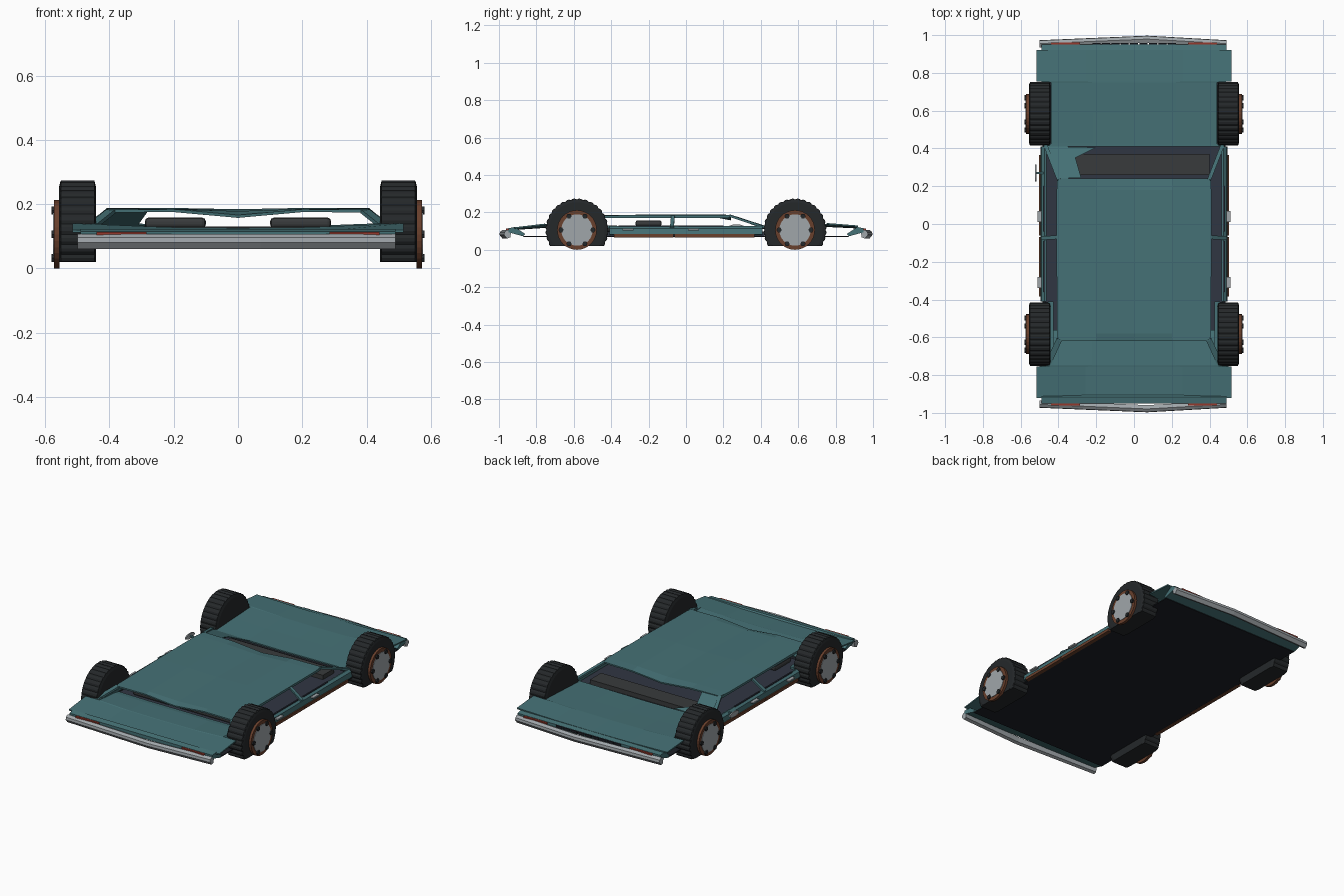
import bpy, bmesh, math
from mathutils import Vector

if "Cube" in bpy.data.objects:
    bpy.data.objects.remove(bpy.data.objects["Cube"])

def mat(name, c):
    m = bpy.data.materials.new(name)
    m.diffuse_color = (*c, 1)
    m.use_nodes = True
    m.node_tree.nodes["Principled BSDF"].inputs["Base Color"].default_value = m.diffuse_color
    return m

TEAL = mat("teal_paint", (0.06, 0.165, 0.18))
NAVY = mat("dark_interior", (0.03, 0.037, 0.055))
BLACK = mat("underside", (0.012, 0.014, 0.02))
RUBBER = mat("rubber", (0.018, 0.021, 0.023))
RUST = mat("rust", (0.14, 0.05, 0.025))
CHROME = mat("chrome", (0.35, 0.38, 0.4))
RED = mat("red_lamp", (0.3, 0.04, 0.025))
SEAT = mat("seat_grey", (0.04, 0.043, 0.045))

def finish(name, bm, m):
    bmesh.ops.recalc_face_normals(bm, faces=bm.faces)
    me = bpy.data.meshes.new(name)
    bm.to_mesh(me)
    bm.free()
    ob = bpy.data.objects.new(name, me)
    me.materials.append(m)
    bpy.context.collection.objects.link(ob)
    return ob

def loft(name, rings, m, closed=True):
    """Skin equal-length rings of points; closed rings get end caps."""
    bm = bmesh.new()
    vs = [[bm.verts.new(p) for p in r] for r in rings]
    n = len(vs[0])
    for a, b in zip(vs, vs[1:]):
        for i in range(n if closed else n - 1):
            j = (i + 1) % n
            bm.faces.new((a[i], a[j], b[j], b[i]))
    if closed:
        bm.faces.new(vs[0])
        bm.faces.new(vs[-1])
    return finish(name, bm, m)

def box(name, x0, x1, y0, y1, z0, z1, m, bevel=0):
    ob = loft(name, [[(x0, y0, z), (x1, y0, z), (x1, y1, z), (x0, y1, z)] for z in (z0, z1)], m)
    if bevel:
        b = ob.modifiers.new("bevel", 'BEVEL')
        b.width, b.segments = bevel, 2
    return ob

def beam(name, a, b, w, h, m):
    """Rectangular bar from a to b."""
    a, b = Vector(a), Vector(b)
    d = (b - a).normalized()
    s = d.cross(Vector((0, 0, 1))).normalized() * w / 2
    u = s.cross(d).normalized() * h / 2
    return loft(name, [[p + s + u, p + s - u, p - s - u, p - s + u] for p in (a, b)], m)

def sheet(name, rows, m, thick):
    """Panel across x from rows (y, half width, z centre, z quarter, z edge)."""
    rings = []
    for y, w, zc, zq, ze in rows:
        rings.append([(w * f, y, z) for f, z in
                      ((-1, ze), (-.5, zq), (0, zc), (.5, zq), (1, ze))])
    ob = loft(name, rings, m, closed=False)
    for p in ob.data.polygons:
        if p.normal.z < 0:
            p.flip()
    s = ob.modifiers.new("thickness", 'SOLIDIFY')
    s.thickness, s.offset = thick, -1
    return ob

# crushed body panels
sheet("hood", [(.41, .465, .118, .12, .122), (.425, .44, .118, .12, .122),
               (.59, .44, .123, .125, .13), (.75, .44, .13, .132, .137),
               (.755, .515, .13, .132, .143), (.92, .515, .122, .124, .13)], TEAL, .008)
sheet("boot_lid", [(-.92, .515, .114, .115, .12), (-.755, .515, .125, .127, .14),
                   (-.75, .44, .126, .128, .137), (-.60, .44, .122, .122, .125),
                   (-.56, .44, .115, .115, .118)], TEAL, .008)
sheet("roof", [(-.62, .40, .166, .184, .183), (-.58, .405, .178, .185, .183), (-.2, .41, .184, .188, .186),
               (.18, .41, .178, .188, .187), (.24, .40, .166, .184, .187)], TEAL, .009)

# floor pan, with narrow waist at the wheels
box("floor_pan", -.485, .485, -.87, .87, .068, .074, BLACK)
box("cabin_floor", -.47, .47, -.56, .42, .075, .098, NAVY)
box("dashboard", -.31, .40, .26, .37, .098, .125, SEAT)

# nose and tail panels, bumpers, lamps
for s, end in ((1, "nose"), (-1, "tail")):
    loft(end + "_panel", [[(x, s * .915, .122), (x, s * .95, .115), (x, s * .95, .094),
                           (x, s * .87, .072), (x, s * .86, .085)] for x in (-.49, .49)], TEAL)
    rings = []
    for x, y in ((-.5, .953), (.07, .977), (.49, .953)):
        rings.append([(x, s * (y + dy), z) for dy, z in
                      ((-.018, .098), (.002, .107), (.018, .096), (.02, .08), (.004, .06), (-.014, .067))])
    loft(end + "_bumper", rings, CHROME)
    for k in (-1, 1):
        xs = sorted((k * .285, k * .44))
        ys = sorted((s * .945, s * .962))
        box(end + "_lamp", *xs, *ys, .10, .113, RED)
for i in range(9):
    x = -.22 + i * .05
    box("grille_slot", x, x + .042, .945, .957, .10, .114, BLACK)

# doors, sills, pillars, handles on both sides
for s in (-1, 1):
    loft("door_panel", [[(s * .495, y, .082), (s * .49, y, .115), (s * .475, y, .126),
                         (s * .462, y, .122), (s * .47, y, .08)] for y in (-.41, .41)], TEAL)
    for a, b in ((-.385, -.068), (-.062, .365)):
        box("sill", *sorted((s * .478, s * .502)), a, b, .067, .085, RUST)
    for a, b in ((-.36, -.09), (-.04, .2)):
        beam("window_trim", (s * .474, a, .128), (s * .474, b, .128), .008, .006, NAVY)
    beam("front_pillar", (s * .398, .235, .182), (s * .47, .42, .122), .02, .012, TEAL)
    beam("middle_pillar", (s * .405, -.07, .18), (s * .49, -.075, .122), .02, .01, TEAL)
    beam("rear_pillar", (s * .395, -.61, .178), (s * .455, -.74, .13), .03, .012, TEAL)
    beam("roof_rail", (s * .40, -.6, .176), (s * .40, .23, .178), .014, .014, TEAL)
    beam("rear_quarter_rail", (s * .44, -.41, .122), (s * .44, -.75, .132), .03, .014, TEAL)
    for y in (-.31, .04):
        box("door_handle", *sorted((s * .49, s * .512)), y - .03, y + .03, .103, .113, CHROME, .003)
    # seats
    xs = sorted((s * .1, s * .29))
    box("seat_cushion", *xs, -.2, .03, .098, .13, SEAT, .012)
    box("seat_back", *xs, -.27, -.13, .125, .158, SEAT, .012)
box("rear_bench", -.36, .36, -.52, -.36, .098, .13, SEAT, .012)

# crumpled windscreen corner and mirror
loft("buckled_corner", [[(-.465, .412, z - .06), (-.2, .405, z - .06), (-.31, .35, z - .042),
                         (-.28, .245, z), (-.40, .24, z)] for z in (.178, .183)], TEAL)
loft("side_mirror", [[(x, .27 + .045 * math.cos(a), .12 + .016 * math.sin(a))
                      for a in [i * math.pi / 6 for i in range(12)]] for x in (-.523, -.515)], CHROME)
beam("mirror_arm", (-.48, .27, .118), (-.52, .27, .12), .012, .008, TEAL)

# wheels: flat tyre with tread blocks, rusty rim, hub and nuts
def disc(name, x0, x1, y, z, r, n, m):
    return loft(name, [[(x, y + r * math.cos(2 * math.pi * i / n), z + r * math.sin(2 * math.pi * i / n))
                        for i in range(n)] for x in (x0, x1)], m)

def tyre(s, y0, z0):
    rings, n = [], 96
    for x, r, groove in ((.442, .148, 0), (.446, .163, .0), (.447, .168, .005),
                         (.55, .168, .005), (.553, .163, 0), (.557, .148, 0)):
        ring = []
        for i in range(n):
            a = 2 * math.pi * i / n
            rr = r - (groove if i % 3 == 0 else 0)
            ring.append((s * x, y0 + rr * math.cos(a), max(.02, z0 + rr * math.sin(a))))
        rings.append(ring)
    loft("tyre", rings, RUBBER)

for s in (-1, 1):
    for y in (-.583, .583):
        z = .106
        tyre(s, y, z)
        disc("rim", s * .555, s * .572, y, z, .106, 32, RUST)
        disc("hub", s * .57, s * .575, y, z, .084, 32, CHROME)
        for i in range(6):
            a = i * math.pi / 3
            disc("wheel_nut", s * .57, s * .581, y + .085 * math.cos(a), z + .085 * math.sin(a), .014, 6, RUBBER)
